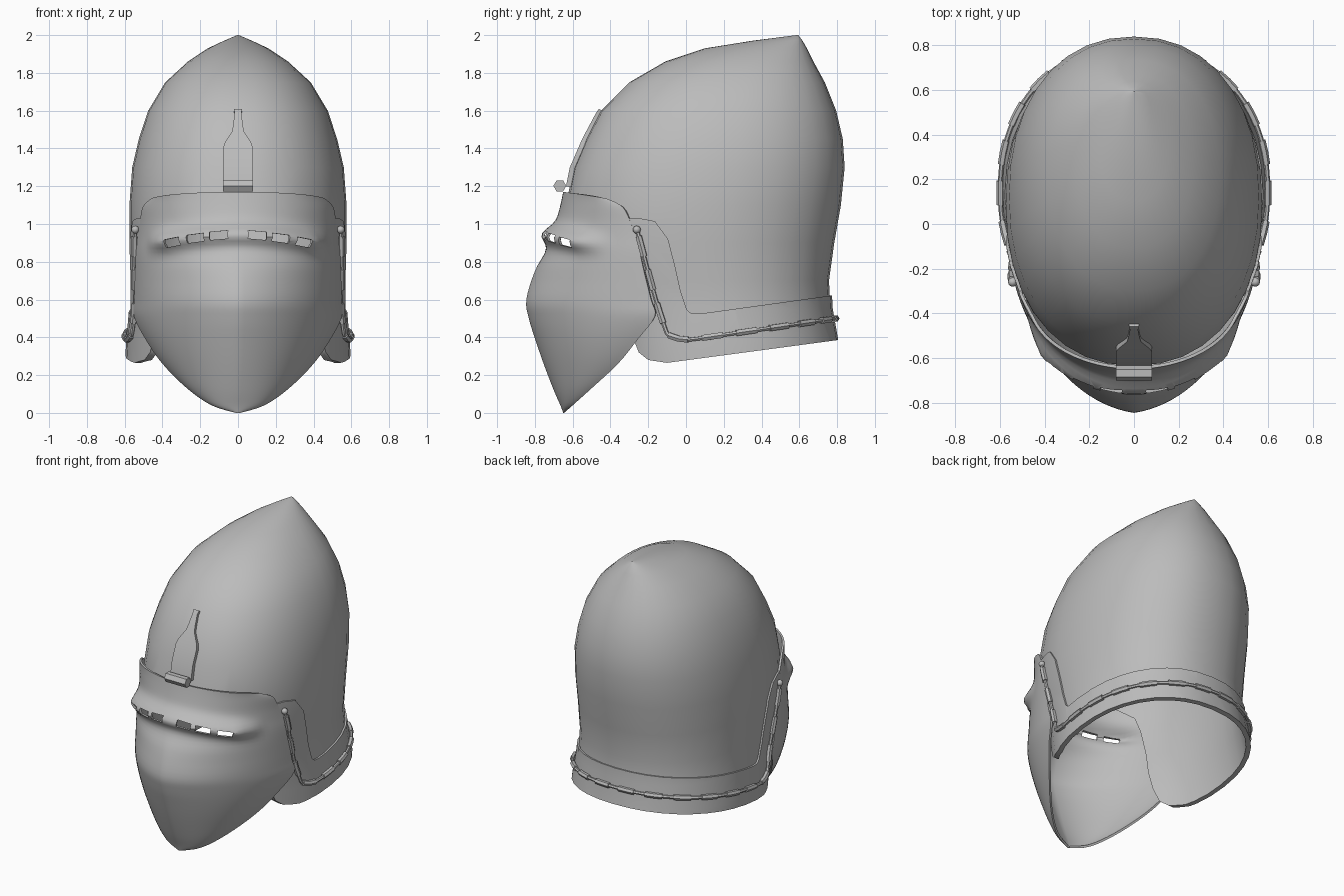
import bpy, bmesh, math
from mathutils import Vector, Matrix

if "Cube" in bpy.data.objects:
    bpy.data.objects.remove(bpy.data.objects["Cube"])

steel = bpy.data.materials.new("grey_steel")
steel.use_nodes = True
steel.diffuse_color = (0.5, 0.5, 0.5, 1)
steel.node_tree.nodes["Principled BSDF"].inputs["Base Color"].default_value = (0.5, 0.5, 0.5, 1)


def add_object(name, bm):
    bmesh.ops.recalc_face_normals(bm, faces=bm.faces)
    mesh = bpy.data.meshes.new(name)
    bm.to_mesh(mesh)
    bm.free()
    ob = bpy.data.objects.new(name, mesh)
    bpy.context.collection.objects.link(ob)
    mesh.materials.append(steel)
    return ob


def grid(name, rows, closed=False):
    """Skin rows of points; a closed grid is capped at its first row."""
    bm = bmesh.new()
    vs = [[bm.verts.new(p) for p in row] for row in rows]
    n = len(rows[0])
    for a, b in zip(vs, vs[1:]):
        for i in range(n if closed else n - 1):
            j = (i + 1) % n
            bm.faces.new((a[i], a[j], b[j], b[i]))
    if closed:
        bm.faces.new(vs[0])
    return add_object(name, bm)


def prism(profile, half=1.0):
    """Side profile of (y, z) points extruded across x."""
    bm = bmesh.new()
    face = bm.faces.new([bm.verts.new((-half, y, z)) for y, z in profile])
    out = bmesh.ops.extrude_face_region(bm, geom=[face])
    moved = [v for v in out["geom"] if isinstance(v, bmesh.types.BMVert)]
    bmesh.ops.translate(bm, verts=moved, vec=(2 * half, 0, 0))
    return add_object("cutter", bm)


def finish(ob, thickness=0, cutters=(), operation="DIFFERENCE", angle=40):
    """Thicken inwards, cut, apply and smooth."""
    bpy.ops.object.select_all(action="DESELECT")
    bpy.context.view_layer.objects.active = ob
    ob.select_set(True)
    if thickness:
        mod = ob.modifiers.new("shell", "SOLIDIFY")
        mod.thickness, mod.offset = thickness, -1
        bpy.ops.object.modifier_apply(modifier=mod.name)
    for cutter in cutters:
        mod = ob.modifiers.new("cut", "BOOLEAN")
        mod.operation, mod.solver, mod.object = operation, "EXACT", cutter
        bpy.ops.object.modifier_apply(modifier=mod.name)
        bpy.data.objects.remove(cutter)
    bpy.ops.object.shade_smooth_by_angle(angle=math.radians(angle))


def spline(pts, steps):
    """Smooth curve through points of any dimension."""
    ext = [pts[0]] + list(pts) + [pts[-1]]
    out = []
    for p, q, r, s in zip(ext, ext[1:], ext[2:], ext[3:]):
        for k in range(steps):
            t = k / steps
            out.append([b + t / 2 * (c - a + t * (2 * a - 5 * b + 4 * c - d + t * (3 * (b - c) + d - a)))
                        for a, b, c, d in zip(p, q, r, s)])
    return out + [list(pts[-1])]


def tube(name, pts, radius):
    curve = bpy.data.curves.new(name, "CURVE")
    curve.dimensions = "3D"
    curve.bevel_depth, curve.bevel_resolution, curve.use_fill_caps = radius, 1, True
    line = curve.splines.new("POLY")
    line.points.add(len(pts) - 1)
    for point, co in zip(line.points, pts):
        point.co = (*co, 1)
    ob = bpy.data.objects.new(name, curve)
    bpy.context.collection.objects.link(ob)
    curve.materials.append(steel)
    bpy.ops.object.select_all(action="DESELECT")
    bpy.context.view_layer.objects.active = ob
    ob.select_set(True)
    bpy.ops.object.convert(target="MESH")
    bpy.ops.object.shade_smooth_by_angle(angle=math.radians(50))


# Skull sections: height, front y, back y, half width
SKULL = [(2.0, .585, .595, .004), (1.97, .35, .617, .075), (1.93, .1, .64, .16),
         (1.86, -.11, .675, .265), (1.75, -.3, .735, .385), (1.6, -.45, .795, .475),
         (1.45, -.53, .83, .525), (1.3, -.595, .84, .56), (1.1, -.635, .82, .575),
         (.9, -.63, .785, .575), (.7, -.56, .757, .565), (.55, -.5, .765, .565),
         (.38, -.46, .795, .58), (.2, -.42, .82, .59)]
POWER = 2.2


def section(z):
    for a, b in zip(SKULL, SKULL[1:]):
        if a[0] >= z >= b[0]:
            t = (a[0] - z) / (a[0] - b[0])
            return [p + (q - p) * t for p, q in zip(a[1:], b[1:])]


def skull_point(angle, z, off=0.0):
    front, back, half = section(z)
    c, s = math.cos(angle), math.sin(angle)
    x = math.copysign(abs(s) ** (2 / POWER), s) * (half + off)
    y = math.copysign(abs(c) ** (2 / POWER), c) * ((back - front) / 2 + off)
    return Vector((x, y + (front + back) / 2, z))


def skull_angle(y, z):
    front, back, half = section(z)
    d = (2 * y - front - back) / (back - front)
    return math.acos(math.copysign(abs(d) ** (POWER / 2), d))


def skull_rows(off, top=3.0):
    n = 36
    return [[skull_point(math.tau * i / n, r[0], off) for i in range(n)]
            for r in SKULL if r[0] < top]


# Skull with its face opening and sloped neck edge
lower_edge = [(-.45, 1.0), (-.36, .7), (-.29, .42), (-.25, .32), (-.2, .28), (-.1, .265), (.8, .385)]
opening = [(-1, 1.1), (-.57, 1.1)] + lower_edge + [(1, .41), (1, 0), (-1, 0)]
finish(grid("skull", skull_rows(0), True), .02, [prism(opening)])

# Raised border around the cheeks and neck
border = [(-.34, 1.03), (-.245, 1.03), (-.165, 1.015), (-.095, .92), (-.06, .785), (-.03, .65),
          (.005, .545), (.03, .525), (.075, .525), (.76, .62), (1, .65), (1, .41)]
border += lower_edge[:1:-1] + [(-.33, .6)]
finish(grid("neck_border", skull_rows(.012, 1.4), True), .022, [prism(border)], "INTERSECT")

# Visor rows: centre z, centre y, edge x, edge y, edge z
VISOR = [(1.17, -.65, .46, -.42, 1.135), (1.1, -.665, .505, -.335, 1.09), (1.02, -.685, .52, -.29, 1.0),
         (.93, -.71, .53, -.265, .93), (.85, -.745, .54, -.245, .85), (.75, -.8, .545, -.22, .74),
         (.6, -.845, .55, -.185, .6), (.5, -.832, .55, -.165, .51), (.38, -.795, .49, -.255, .39),
         (.25, -.75, .4, -.36, .26), (.12, -.7, .27, -.5, .13), (.04, -.665, .14, -.6, .04),
         (0, -.65, .01, -.646, 0)]
SWEEP = math.radians(75)


def visor_row(zc, yc, xe, ye, ze, n=44):
    row = []
    for i in range(n + 1):
        u = 2 * i / n - 1
        t = abs(u) * SWEEP
        x = xe * math.sin(u * SWEEP) / math.sin(SWEEP)
        ridge = .16 * min(1, max(0, (.9 - zc) / .2))
        f = (1 - ridge) * (1 - math.cos(t)) / (1 - math.cos(SWEEP)) + ridge * abs(u)
        p = Vector((x, yc + (ye - yc) * f, zc + (ze - zc) * u * u))
        # swelling around the eye slots
        fade = min(1, max(0, (.48 - abs(x)) / .1))
        swell = .06 * fade * math.exp(-((p.z - .945 + .25 * x * x) / .05) ** 2)
        row.append(p + Vector((x, p.y, 0)).normalized() * swell)
    return row


# Eye slots, three on each side
slots = []
for side in (-1, 1):
    for x, y, z, turn, tilt in ((.105, -.76, .94, 12, 5), (.23, -.72, .925, 25, 7), (.348, -.64, .903, 36, 9)):
        bm = bmesh.new()
        bmesh.ops.create_cube(bm, size=1)
        bm.transform(Matrix.Translation((side * x, y, z))
                     @ Matrix.Rotation(side * math.radians(turn), 4, "Z")
                     @ Matrix.Rotation(side * math.radians(tilt), 4, "Y")
                     @ Matrix.Diagonal((.098, .16, .042, 1)))
        slots.append(add_object("cutter", bm))
finish(grid("visor", [visor_row(*r) for r in spline(VISOR, 4)]), .014, slots)

# Hinge strap and barrel on the brow
strap = [(1.2, .08), (1.3, .08), (1.4, .08), (1.43, .07), (1.49, .032), (1.52, .026), (1.59, .018), (1.61, .022)]
finish(grid("hinge_strap", [[(w * k, section(z)[0] - .02, z) for k in (-1, 0, 1)] for z, w in strap]), .03)
tube("hinge_barrel", [(-.08, -.668, 1.202), (.08, -.668, 1.202)], .034)

# Cord around the border, threaded through sleeves
cheek = spline([(-.25, .97), (-.165, .65), (-.11, .47), (-.075, .405), (.02, .387)], 5)
half = [skull_point(skull_angle(y, z), z, .022) for y, z in cheek]
start = skull_angle(.02, .387)
for i in range(1, 25):
    a = start * (1 - i / 24)
    z = .387 + .147 * (skull_point(a, .42).y - .02)
    half.append(skull_point(a, z, .022))
flip = Matrix.Diagonal((-1, 1, 1))
tube("mail_cord", half + [flip @ p for p in half[-2::-1]], .011)


def along(distance):
    for a, b in zip(half, half[1:]):
        step = (b - a).length
        if distance <= step:
            return a.lerp(b, distance / step)
        distance -= step
    return half[-1]


length = sum((b - a).length for a, b in zip(half, half[1:]))
count = 10
for i in range(count):
    middle = (i + .5) * length / count
    pts = [along(middle + d) for d in (-.055, 0, .055)]
    tube("right_sleeve", [flip @ p for p in pts], .018)
    tube("left_sleeve", pts, .018)

# Studs at the cord ends
for side in (-1, 1):
    bm = bmesh.new()
    bmesh.ops.create_uvsphere(bm, u_segments=12, v_segments=8, radius=.021)
    bm.transform(Matrix.Translation((side * half[0].x, half[0].y, half[0].z)))
    finish(add_object("cord_stud", bm))
